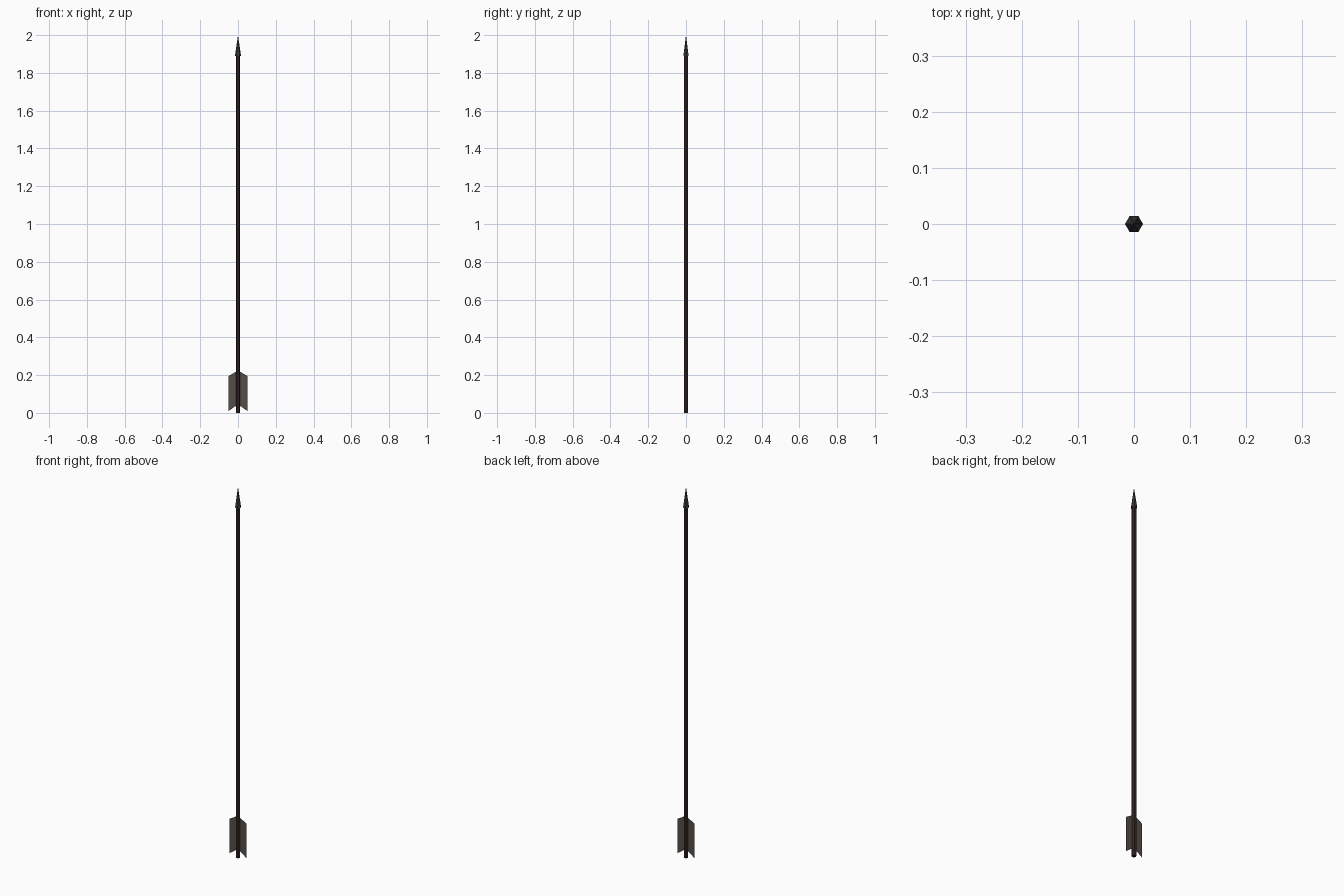
import bpy
import bmesh
from math import cos, sin, pi

cube = bpy.data.objects.get("Cube")
if cube:
    bpy.data.objects.remove(cube, do_unlink=True)


def material(name, color):
    mat = bpy.data.materials.new(name)
    mat.use_nodes = True
    mat.diffuse_color = (*color, 1)
    bsdf = mat.node_tree.nodes["Principled BSDF"]
    bsdf.inputs["Base Color"].default_value = (*color, 1)
    bsdf.inputs["Roughness"].default_value = 0.8
    return mat


def finish(bm, name, mat):
    mesh = bpy.data.meshes.new(name)
    bm.to_mesh(mesh)
    bm.free()
    mesh.materials.append(mat)
    obj = bpy.data.objects.new(name, mesh)
    bpy.context.collection.objects.link(obj)
    return obj


def hex_solid(name, rings, mat, tip=None):
    """Six-sided solid through (radius, height) rings, closed by a cap or a point."""
    bm = bmesh.new()
    loops = [[bm.verts.new((r * cos(i * pi / 3), r * sin(i * pi / 3), z))
              for i in range(6)] for r, z in rings]
    for low, high in zip(loops, loops[1:]):
        for i in range(6):
            j = (i + 1) % 6
            bm.faces.new((low[i], low[j], high[j], high[i]))
    bm.faces.new(loops[0][::-1])
    if tip is None:
        bm.faces.new(loops[-1])
    else:
        point = bm.verts.new((0, 0, tip))
        for i in range(6):
            bm.faces.new((loops[-1][i], loops[-1][(i + 1) % 6], point))
    return finish(bm, name, mat)


wood = material("dark brown wood", (0.036, 0.018, 0.015))
iron = material("dark iron", (0.042, 0.038, 0.038))
feather = material("grey brown feather", (0.09, 0.072, 0.065))

# Shaft and pointed head
hex_solid("shaft", [(0.0115, 0), (0.0115, 1.9)], wood)
hex_solid("arrowhead", [(0.016, 1.89)], iron, tip=2.0)

# Flat swept vanes on both sides of the shaft
for side, name in ((1, "left_vane"), (-1, "right_vane")):
    bm = bmesh.new()
    outline = [(0.004, 0.042), (0.05, 0.01), (0.05, 0.195), (0.004, 0.222)]
    bm.faces.new([bm.verts.new((side * x, 0, z)) for x, z in outline])
    finish(bm, name, feather)
